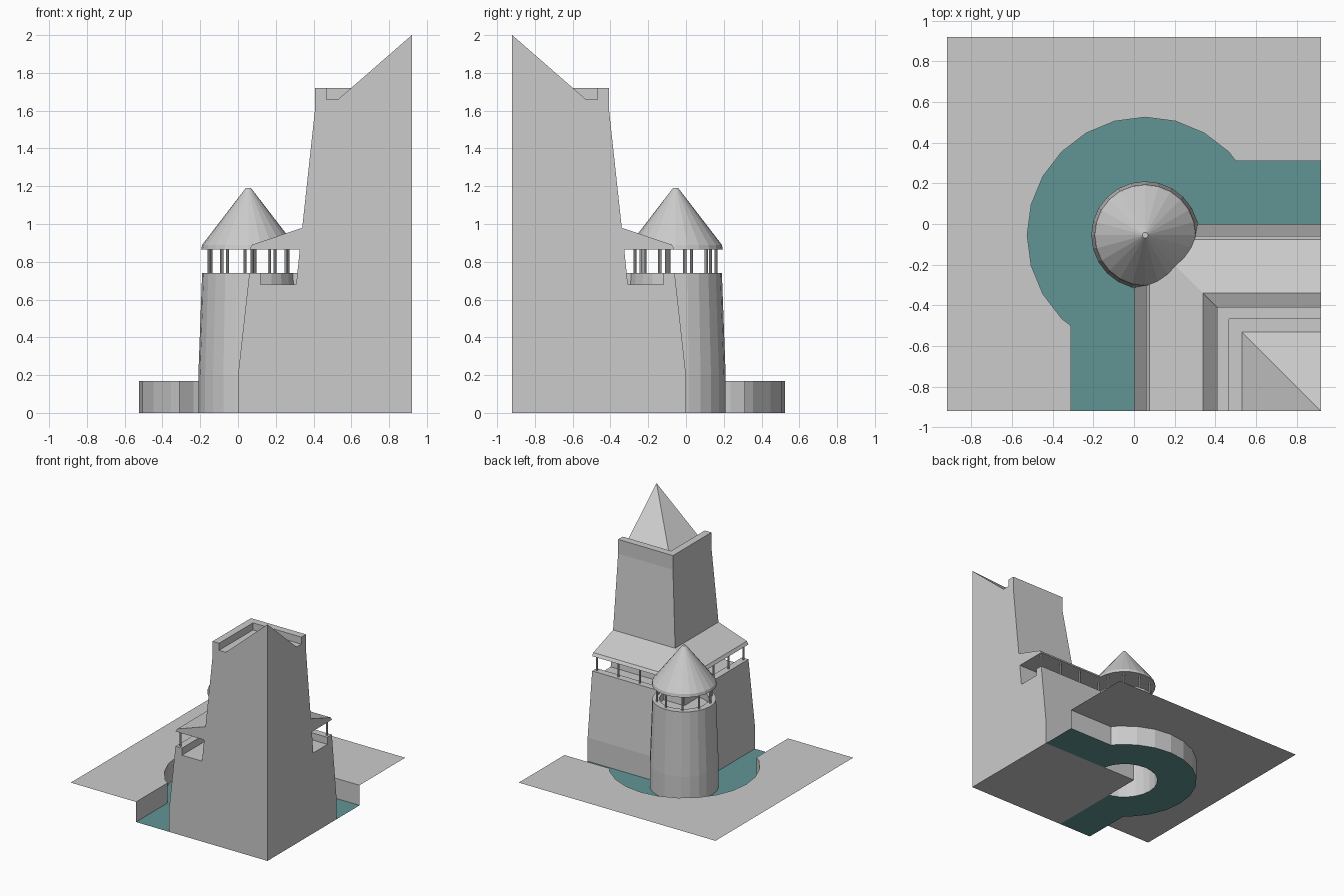
import bpy, bmesh
from math import sin, cos, radians, pi

if "Cube" in bpy.data.objects:
    bpy.data.objects.remove(bpy.data.objects["Cube"])

E = 0.92                 # half width of the plot
CX, CY = 0.055, -0.055   # centre of the round tower
SIDES = 24


def finish(name, bm, mat=None, recalc=True):
    bmesh.ops.remove_doubles(bm, verts=bm.verts, dist=1e-5)
    if recalc:
        bmesh.ops.recalc_face_normals(bm, faces=bm.faces)
    me = bpy.data.meshes.new(name)
    bm.to_mesh(me)
    bm.free()
    ob = bpy.data.objects.new(name, me)
    bpy.context.collection.objects.link(ob)
    if mat:
        me.materials.append(mat)
    return ob


def face(bm, pts):
    return bm.faces.new([bm.verts.new(p) for p in pts])


def ring_point(r, deg):
    return (CX + r * cos(radians(deg)), CY + r * sin(radians(deg)))


def flat(name, pts, z, mat=None):
    bm = bmesh.new()
    f = face(bm, [(x, y, z) for x, y in pts])
    f.normal_update()
    if f.normal.z < 0:
        f.normal_flip()
    return finish(name, bm, mat, recalc=False)


def lathe(name, profile):
    """Spin an (r, z) profile round the tower axis."""
    bm = bmesh.new()
    step = 360 / SIDES
    for i in range(SIDES):
        a, b = i * step, (i + 1) * step
        for (r0, z0), (r1, z1) in zip(profile, profile[1:]):
            q = [(*ring_point(r0, a), z0), (*ring_point(r0, b), z0),
                 (*ring_point(r1, b), z1), (*ring_point(r1, a), z1)]
            if r0 == 0:
                q.pop(1)
            if r1 == 0:
                q.pop(2)
            face(bm, q)
    return finish(name, bm)


def posts(name, places, z0=0.735, z1=0.87, r=0.008):
    bm = bmesh.new()
    for x, y in places:
        res = bmesh.ops.create_cone(bm, cap_ends=True, segments=8,
                                    radius1=r, radius2=r, depth=z1 - z0)
        bmesh.ops.translate(bm, verts=res["verts"], vec=(x, y, (z0 + z1) / 2))
    return finish(name, bm)


# Keep: one wall profile (inset, height) turned round the square corner
wall = [(0, 0), (0, 0.2), (0.06, 0.74), (0.12, 0.74), (0.12, 0.68), (0.308, 0.68),
        (0.327, 0.865), (0.06, 0.865), (0.075, 0.89), (0.34, 0.98), (0.407, 1.6),
        (0.407, 1.72), (0.468, 1.72), (0.468, 1.66), (0.53, 1.66), (E, 2.0)]
bm = bmesh.new()
for (a, z), (b, w) in zip(wall, wall[1:]):
    tip = b == E
    right = [(E, -a, z), (a, -a, z), (b, -b, w), (E, -b, w)]
    left = [(a, -a, z), (a, -E, z), (b, -E, w), (b, -b, w)]
    for q in (right, left):
        face(bm, q[:3] if tip else q)
face(bm, [(E, -a, z) for a, z in wall] + [(E, -E, 0)])
face(bm, [(a, -E, z) for a, z in wall] + [(E, -E, 0)])
face(bm, [(0, 0, 0), (E, 0, 0), (E, -E, 0), (0, -E, 0)])
finish("keep", bm)

# Round corner tower with a sunken lookout floor, and its roof
lathe("tower", [(0.265, 0), (0.265, 0.2), (0.245, 0.74), (0.19, 0.74), (0.19, 0.68), (0, 0.68)])
lathe("tower_roof", [(0, 0.865), (0.25, 0.865), (0.245, 0.89), (0.014, 1.19), (0, 1.19)])

# Posts under the tower roof and along both galleries
posts("tower_posts", [ring_point(0.215, 13 + 36 * i) for i in range(10)])
along = [0.895, 0.695, 0.495]
posts("gallery_posts", [(d, -0.09) for d in along] + [(0.09, -d) for d in along])

# Moat: outer bank line, floor, bank walls and surrounding ground
bank = [(E, 0.31), (0.5, 0.31)]
bank += [ring_point(0.58, d) for d in range(45, 226, 15)]
bank += [(-0.31, -0.5), (-0.31, -E)]

water = bpy.data.materials.new("water")
water.diffuse_color = (0.12, 0.3, 0.3, 1)
water.use_nodes = True
water.node_tree.nodes["Principled BSDF"].inputs["Base Color"].default_value = water.diffuse_color
inner = [(0, -E), (0, -0.314)]
inner += [ring_point(0.265, d) for d in range(255, 14, -15)]
inner += [(0.314, 0), (E, 0)]
flat("moat_water", bank + inner, 0, water)

bm = bmesh.new()
for (x0, y0), (x1, y1) in zip(bank, bank[1:]):
    face(bm, [(x0, y0, 0), (x0, y0, 0.17), (x1, y1, 0.17), (x1, y1, 0)])
finish("moat_bank", bm, recalc=False)

flat("ground", bank + [(-E, -E), (-E, E), (E, E)], 0.17)
